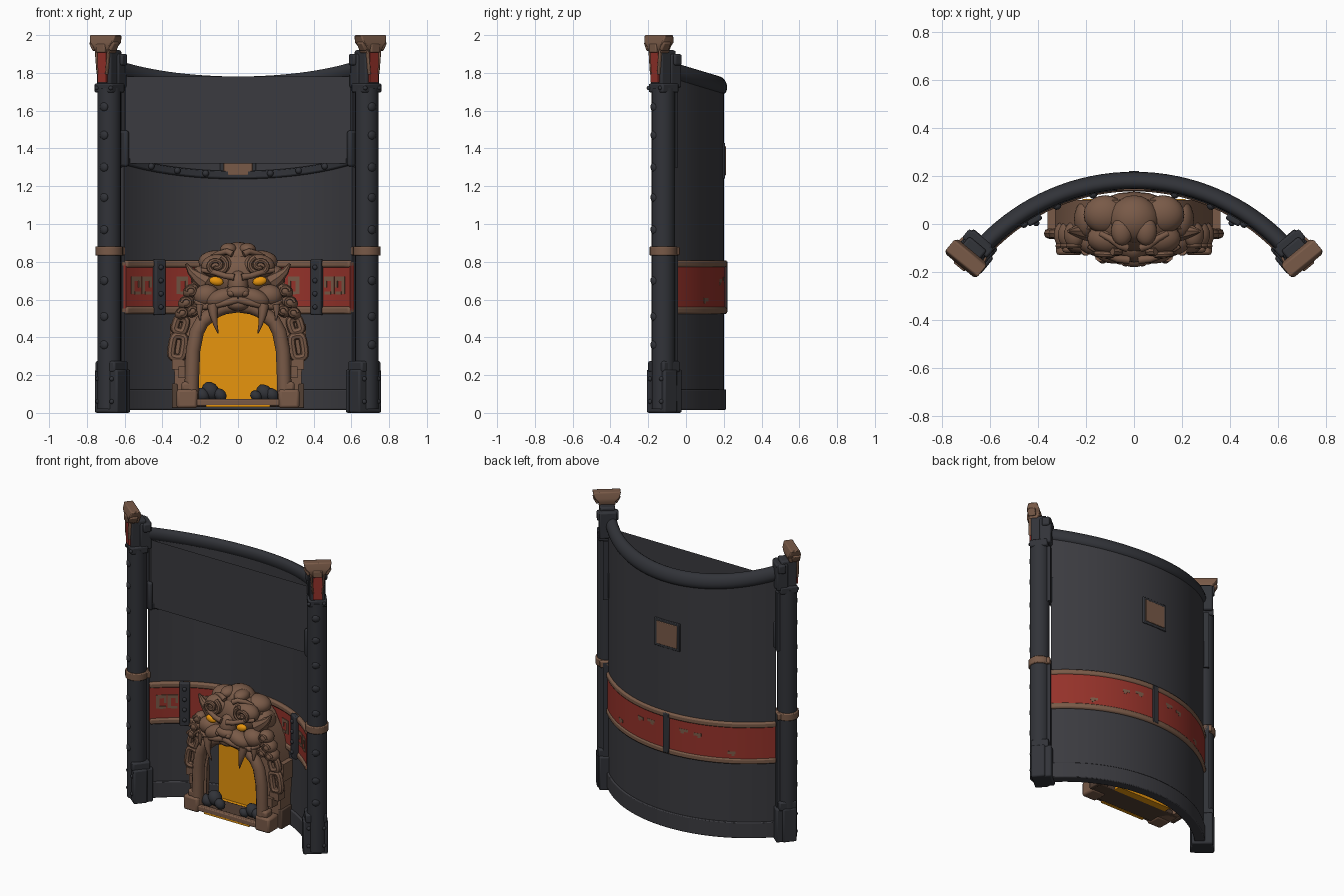
import bpy, bmesh
from math import sin, cos, pi, radians
from mathutils import Matrix, Vector, Euler

if "Cube" in bpy.data.objects:
    bpy.data.objects.remove(bpy.data.objects["Cube"])


def material(name, rgb):
    m = bpy.data.materials.new(name)
    m.use_nodes = True
    m.diffuse_color = (*rgb, 1)
    m.node_tree.nodes["Principled BSDF"].inputs["Base Color"].default_value = (*rgb, 1)
    return m


WALL = material("dark grey plate", (.043, .043, .050))
IRON = material("blue black iron", (.031, .033, .040))
COPPER = material("aged copper", (.19, .102, .064))
SOOT = material("sooty copper", (.085, .05, .034))
RED = material("worn red", (.30, .032, .023))
GLOW = material("amber glow", (.80, .30, .004))
I = Matrix.Identity(4)
CY = -.68                      # centre of the wall arc
END = radians(46)              # half angle of the wall arc


def add(name, bm, mat, mirror=False, bevel=0):
    bmesh.ops.recalc_face_normals(bm, faces=bm.faces)
    me = bpy.data.meshes.new(name)
    bm.to_mesh(me)
    bm.free()
    me.materials.append(mat)
    ob = bpy.data.objects.new(name, me)
    bpy.context.collection.objects.link(ob)
    bpy.ops.object.select_all(action='DESELECT')
    ob.select_set(True)
    bpy.context.view_layer.objects.active = ob
    bpy.ops.object.shade_smooth_by_angle(angle=radians(38))
    if bevel:
        b = ob.modifiers.new("bevel", 'BEVEL')
        b.width, b.segments = bevel, 2
    if mirror:
        ob.modifiers.new("mirror", 'MIRROR')


def box(bm, c, s, m=I, rot=(0, 0, 0)):
    bmesh.ops.create_cube(bm, size=1, matrix=m @ Matrix.Translation(c)
                          @ Euler(rot).to_matrix().to_4x4() @ Matrix.Diagonal((*s, 1)))


def ball(bm, c, s, m=I, rot=(0, 0, 0), sub=3):
    s = s if isinstance(s, tuple) else (s, s, s)
    bmesh.ops.create_icosphere(bm, subdivisions=sub, radius=1, matrix=m @ Matrix.Translation(c)
                               @ Euler(rot).to_matrix().to_4x4() @ Matrix.Diagonal((*s, 1)))


def skin(bm, rings, closed=False):
    vs = [[bm.verts.new(p) for p in r] for r in rings]
    n = len(vs[0])
    for a, b in zip(vs, vs[1:] + (vs[:1] if closed else [])):
        for i in range(n):
            bm.faces.new((a[i], a[(i + 1) % n], b[(i + 1) % n], b[i]))
    if not closed:
        bm.faces.new(vs[0])
        bm.faces.new(vs[-1][::-1])


def tube(bm, pts, r0, r1=None, n=10, closed=False):
    """Round sweep along a path, tapering from r0 to r1."""
    pts = [Vector(p) for p in pts]
    r1 = r0 if r1 is None else r1
    rings, k = [], len(pts)
    for i, p in enumerate(pts):
        nxt, prv = (pts[(i + 1) % k], pts[i - 1]) if closed else (pts[min(i + 1, k - 1)], pts[max(i - 1, 0)])
        t = (nxt - prv).normalized()
        u = t.cross(Vector((0, 1, 0))).normalized()
        w = t.cross(u)
        r = r0 + (r1 - r0) * i / (k - 1)
        rings.append([p + r * (u * cos(2 * pi * j / n) + w * sin(2 * pi * j / n)) for j in range(n)])
    skin(bm, rings, closed)


def arc(name, profile, mat, bevel=0):
    """Sweep an (r, z) profile round the wall; everything high up leans down towards the back."""
    bm = bmesh.new()
    rings = []
    for i in range(33):
        a = END * (i / 16 - 1)
        rings.append([(r * sin(a), CY + r * cos(a), z - (.3 * (CY + r * cos(a)) if z > 1.2 else 0))
                      for r, z in profile])
    skin(bm, rings)
    add(name, bm, mat, bevel=bevel)


def rect(r0, r1, z0, z1):
    return [(r0, z0), (r1, z0), (r1, z1), (r0, z1)]


def at(deg, r, z):
    """Frame on the wall: local x along it, local y outwards."""
    a = radians(deg)
    return Matrix.Translation((r * sin(a), CY + r * cos(a), z)) @ Matrix.Rotation(-a, 4, 'Z')


# Curved wall, trims, belt and top rail
arc("curved_wall", rect(.838, .882, .022, 1.79), WALL)
arc("base_trim", rect(.825, .892, .016, .125), WALL, bevel=.006)
arc("upper_inner_trim", rect(.822, .845, 1.285, 1.325), IRON, bevel=.006)
arc("belt", rect(.826, .89, .54, .79), RED)
arc("belt_lower_rim", rect(.816, .897, .523, .562), COPPER, bevel=.01)
arc("belt_upper_rim", rect(.816, .897, .77, .808), COPPER, bevel=.01)
arc("top_rail", [(.862 + .036 * cos(k * pi / 8), 1.788 + .047 * sin(k * pi / 8)) for k in range(16)], IRON)

# Flat sheet spanning the two ends
bm = bmesh.new()
bmesh.ops.create_grid(bm, x_segments=1, y_segments=1, size=1, matrix=Matrix.Translation((0, -.09, 1.55))
                      @ Matrix.Rotation(pi / 2, 4, 'X') @ Matrix.Diagonal((.612, .23, 1, 1)))
add("upper_panel", bm, WALL)
bm = bmesh.new()
box(bm, (0, 0, 0), (.03, .07, .19), at(45.7, .85, 1.4))
add("panel_lugs", bm, IRON, True, .012)

# Belt straps with rivets
bm = bmesh.new()
box(bm, (0, 0, 0), (.065, .035, .295), at(30.8, .815, .665))
add("front_straps", bm, IRON, True, .008)
bm = bmesh.new()
box(bm, (0, 0, 0), (.045, .016, .27), at(0, .893, .667))
add("back_strap", bm, IRON, False, .005)
bm = bmesh.new()
for k in range(4):
    ball(bm, (0, -.018, .105 - .07 * k), .014, at(30.8, .815, .665), sub=2)
for d in (12, 23, 34):
    ball(bm, (0, 0, 0), .018, at(d, .822, 1.305 - .3 * (CY + .822 * cos(radians(d)))), sub=2)
add("wall_rivets", bm, IRON, True)

# Worn copper signs on the belt
bm = bmesh.new()
for d in (21, 36, 41):
    m = at(d, .825, .67)
    for c, s in (((0, 0, .04), (.065, .008, .022)), ((.022, 0, 0), (.022, .008, .08)),
                 ((-.01, 0, -.035), (.04, .008, .016)), ((-.025, 0, .02), (.015, .008, .05))):
        box(bm, c, s, m)
for d, z, w in ((-8, .71, .06), (14, .7, .05), (28, .6, .05)):
    box(bm, (0, 0, 0), (w, .006, .018), at(d, .888, z))
    box(bm, (.01, 0, -.012), (w * .4, .006, .02), at(d, .888, z))
add("belt_signs", bm, COPPER, True)

# Square badges on both wall faces
for name, r, out in (("back", .88, .004), ("front", .832, -.004)):
    bm = bmesh.new()
    box(bm, (0, 0, 0), (.19, .014, .19), at(0, r, 1.335))
    add(name + "_badge_frame", bm, IRON, False, .004)
    bm = bmesh.new()
    box(bm, (0, out, 0), (.155, .016, .155), at(0, r, 1.335))
    add(name + "_badge", bm, COPPER, False, .004)

# Posts: local x points away from the arc centre, local -y is the outer face
POST = Matrix.Translation((.682, -.12, 0)) @ Matrix.Rotation(radians(39.5), 4, 'Z')
bm = bmesh.new()
bmesh.ops.create_cone(bm, cap_ends=True, segments=16, radius1=.063, radius2=.063, depth=1.7,
                      matrix=POST @ Matrix.Translation((0, 0, .87)))
box(bm, (0, .05, .55), (.06, .05, .64), POST)
box(bm, (0, .05, 1.5), (.06, .05, .4), POST)
add("post_columns", bm, IRON, True)
bm = bmesh.new()
box(bm, (-.012, 0, .115), (.155, .09, .23), POST)
box(bm, (-.012, .035, .115), (.135, .1, .23), POST)
box(bm, (-.008, .01, .245), (.135, .115, .06), POST)
box(bm, (0, .002, 1.72), (.12, .115, .05), POST)
box(bm, (0, .045, 1.81), (.11, .075, .18), POST)
box(bm, (0, 0, 1.81), (.095, .1, .22), POST)
box(bm, (0, .05, 1.87), (.135, .05, .06), POST)
add("post_fittings", bm, IRON, True, .01)
bm = bmesh.new()
for z in (.36, .51, .7, .97, 1.14, 1.3, 1.47, 1.62):
    ball(bm, (-.01, -.055, z), (.026, .014, .026), POST, sub=2)
for x in (-.055, .04):
    for z in (.06, .18):
        ball(bm, (x, -.045, z), .013, POST, sub=2)
    ball(bm, (x, -.054, 1.72), .012, POST, sub=2)
add("post_rivets", bm, IRON, True)
bm = bmesh.new()
bmesh.ops.create_cone(bm, cap_ends=True, segments=16, radius1=.073, radius2=.073, depth=.05,
                      matrix=POST @ Matrix.Translation((0, 0, .857)))
box(bm, (0, .04, .857), (.1, .07, .045), POST)
add("post_collars", bm, COPPER, True, .006)
bm = bmesh.new()
box(bm, (0, -.053, 1.83), (.06, .018, .16), POST)
add("post_inlays", bm, RED, True)
bm = bmesh.new()
skin(bm, [[POST @ Vector((sx * w, -.03 + sy * t, z)) for sx, sy in ((-1, -1), (1, -1), (1, 1), (-1, 1))]
          for w, t, z in ((.05, .028, 1.905), (.055, .04, 1.94), (.078, .04, 1.962), (.088, .028, 2))])
for s in (-1, 1):
    box(bm, (s * .036, -.055, 1.86), (.012, .022, .14), POST, (0, s * .1, 0))
    box(bm, (s * .06, -.04, 1.945), (.035, .05, .05), POST, (0, s * .5, 0))
box(bm, (0, -.065, 1.93), (.06, .025, .045), POST)
add("post_caps", bm, COPPER, True, .006)

# Hearth body, floor and glowing back
outer = [(.345, .03), (.335, .2), (.35, .32), (.33, .46), (.29, .6), (.21, .76), (.12, .83), (0, .85)]
inner = [(.215, .03), (.21, .2), (.205, .32), (.185, .42), (.155, .475), (.11, .515), (.06, .535), (0, .545)]
bm = bmesh.new()
skin(bm, [[(o[0], -.02, o[1]), (i[0], -.04, i[1]), (i[0] * .4 + o[0] * .6, .1, i[1]), (o[0], .1, o[1])]
          for o, i in zip(outer, inner)])
add("hearth_body", bm, COPPER, True)
bm = bmesh.new()
tube(bm, [(x + .033, -.085, z + .01) for x, z in inner[:5]]
     + [(x + .01, -.085, z + .025) for x, z in inner[5:7]] + [(0, -.085, .57)], .038, n=12)
add("arch_frame", bm, COPPER, True)
bm = bmesh.new()
box(bm, (0, -.02, .045), (.64, .16, .03))
box(bm, (.335, .03, .09), (.03, .11, .13))
box(bm, (-.335, .03, .09), (.03, .11, .13))
add("hearth_floor", bm, SOOT, False, .006)
bm = bmesh.new()
box(bm, (0, -.105, .055), (.44, .035, .035))
add("hearth_threshold", bm, COPPER, False, .006)
bm = bmesh.new()
box(bm, (0, .1, .3), (.43, .008, .54))
box(bm, (0, .08, .04), (.42, .05, .02))
box(bm, (0, -.112, .037), (.34, .022, .012))
add("glow_plate", bm, GLOW)
bm = bmesh.new()
box(bm, (.27, -.075, .075), (.11, .11, .1))
box(bm, (.262, -.085, .14), (.075, .07, .05))
add("arch_feet", bm, COPPER, True, .014)

# Coals
bm = bmesh.new()
for x, y, z, r in ((-.145, -.04, .115, .045), (-.095, -.06, .095, .032), (-.19, -.06, .095, .036),
                   (.14, -.04, .105, .042), (.18, -.05, .095, .034), (.095, -.07, .09, .028)):
    ball(bm, (x, y, z), (r * 1.2, r, r), rot=(x * 9, z * 8, x), sub=2)
add("coals", bm, IRON)

# Beast head: skull, cheeks and muzzle
bm = bmesh.new()
ball(bm, (0, .01, .73), (.2, .125, .14))
ball(bm, (0, .02, .82), (.105, .1, .085))
ball(bm, (0, -.1, .67), (.055, .06, .085))
ball(bm, (0, -.14, .64), (.062, .04, .034))
ball(bm, (0, -.115, .575), (.06, .045, .035))
add("skull", bm, COPPER)
bm = bmesh.new()
ball(bm, (.105, -.06, .775), (.09, .065, .065))
ball(bm, (.085, -.11, .61), (.085, .055, .048), rot=(0, .35, 0))
ball(bm, (.165, -.07, .62), (.07, .06, .06))
ball(bm, (.05, -.03, .865), (.045, .06, .035))
ball(bm, (.035, -.155, .632), (.022, .022, .018))
ball(bm, (.2, .02, .71), (.05, .08, .07))
ball(bm, (.12, .04, .8), (.09, .08, .06))
add("face_bulges", bm, COPPER, True)

# Brows, curls and lips
bm = bmesh.new()
spiral = [(t / 24, t / 24 * 3.2 * pi) for t in range(25)]
tube(bm, [(.115 + (.06 - .048 * t) * cos(a + 2), -.115 - .02 * t, .78 + (.05 - .04 * t) * sin(a + 2))
          for t, a in spiral], .016, .011, 8)
tube(bm, [(.02, -.15, .718), (.07, -.145, .726), (.13, -.125, .745), (.19, -.09, .755)], .018, .012)
tube(bm, [(.0, -.15, .6), (.06, -.15, .585), (.12, -.135, .57), (.18, -.11, .56), (.22, -.08, .59)], .02, .016)
tube(bm, [(.03, -.1, .84), (.06, -.09, .855), (.1, -.06, .845), (.14, -.04, .825)], .018, .012)
add("brow_curls", bm, COPPER, True)
bm = bmesh.new()
ball(bm, (.115, -.125, .697), (.038, .02, .024), rot=(0, -.2, 0))
add("eyes", bm, GLOW, True)

# Ears, fangs and mane tufts
bm = bmesh.new()
tube(bm, [(.17, -.03, .69), (.215, -.03, .72), (.25, -.03, .75), (.275, -.03, .79)], .05, .006, 8)
add("ears", bm, COPPER, True)
bm = bmesh.new()
tube(bm, [(.135, -.13, .57), (.13, -.145, .52), (.12, -.145, .47), (.105, -.135, .42)], .03, .003)
tube(bm, [(.2, -.11, .57), (.205, -.12, .53), (.2, -.12, .49)], .022, .003)
add("fangs", bm, COPPER, True)
bm = bmesh.new()
for x, z, r in ((.25, .645, .045), (.275, .585, .045), (.295, .53, .042), (.24, .54, .04)):
    ball(bm, (x, -.045, z), (r, .055, r * .8), rot=(0, .6, 0))
    tube(bm, [(x + r * .55 * cos(k * pi / 5), -.092, z + r * .5 * sin(k * pi / 5)) for k in range(9)], .011, .006, 6)
add("mane_tufts", bm, COPPER, True)

# Chain links hanging at the sides
bm = bmesh.new()
for x, z, w, h, t in ((.318, .35, .032, .06, .15), (.305, .465, .026, .036, .3)):
    pts = []
    for k in range(16):
        c, s = cos(k * pi / 8), sin(k * pi / 8)
        u = w * abs(c) ** .5 * (1 if c > 0 else -1)
        v = h * abs(s) ** .5 * (1 if s > 0 else -1)
        pts.append((x + u * cos(t) - v * sin(t), -.04, z + u * sin(t) + v * cos(t)))
    tube(bm, pts, .022, n=8, closed=True)
box(bm, (.315, -.025, .255), (.07, .07, .05))
box(bm, (.29, -.05, .215), (.05, .06, .06))
box(bm, (.335, .03, .41), (.05, .1, .12))
add("chain_links", bm, COPPER, True)
